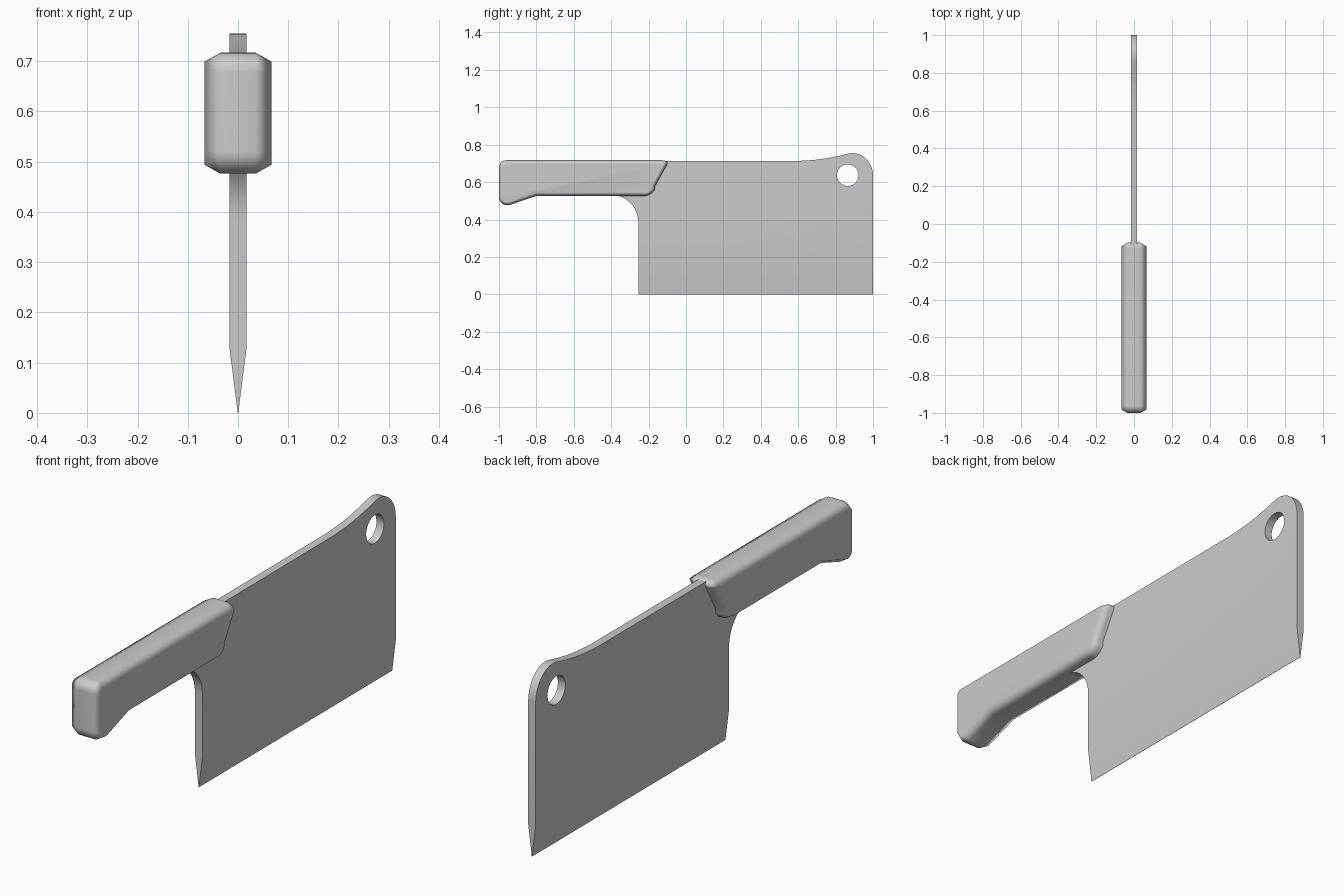
import bpy, bmesh, math
from mathutils import Vector

cube = bpy.data.objects.get("Cube")
if cube:
    bpy.data.objects.remove(cube, do_unlink=True)

grey = bpy.data.materials.new("plain grey")
grey.use_nodes = True
colour = (0.6, 0.6, 0.6, 1)
grey.diffuse_color = colour
grey.node_tree.nodes["Principled BSDF"].inputs["Base Color"].default_value = colour


def arc(cy, cz, ry, rz, start, end, steps):
    """Points (y, z) along an elliptical arc, angles in degrees."""
    angles = [math.radians(start + (end - start) * i / steps) for i in range(steps + 1)]
    return [(cy + ry * math.cos(a), cz + rz * math.sin(a)) for a in angles]


def slab(outline, half):
    """Extrude a (y, z) outline across x from -half to half."""
    bm = bmesh.new()
    face = bm.faces.new([bm.verts.new((-half, y, z)) for y, z in outline])
    out = bmesh.ops.extrude_face_region(bm, geom=[face])
    moved = [v for v in out["geom"] if isinstance(v, bmesh.types.BMVert)]
    bmesh.ops.translate(bm, verts=moved, vec=(2 * half, 0, 0))
    bmesh.ops.recalc_face_normals(bm, faces=bm.faces[:])
    return bm


def finish(bm, name):
    mesh = bpy.data.meshes.new(name)
    bm.to_mesh(mesh)
    bm.free()
    mesh.materials.append(grey)
    obj = bpy.data.objects.new(name, mesh)
    bpy.context.collection.objects.link(obj)
    return obj


def smooth(obj, angle):
    bpy.ops.object.select_all(action="DESELECT")
    obj.select_set(True)
    bpy.context.view_layer.objects.active = obj
    bpy.ops.object.shade_smooth_by_angle(angle=math.radians(angle))


# Blade: flat plate with a raised rounded tip and a curved heel
outline = [(-0.255, 0), (1, 0)]
outline += arc(0.89, 0.635, 0.11, 0.12, 0, 100, 10)
outline += [(0.82, 0.741), (0.75, 0.727), (0.68, 0.718), (0.6, 0.713), (-0.4, 0.711)]
outline += [(-0.4, 0.53)] + arc(-0.395, 0.385, 0.14, 0.145, 80, 0, 8)
bm = slab(outline, 0.017)

# Ground cutting edge: taper everything below the bevel line
bmesh.ops.bisect_plane(bm, geom=bm.verts[:] + bm.edges[:] + bm.faces[:],
                       plane_co=(0, 0, 0.13), plane_no=(0, 0, 1))
for v in bm.verts:
    if v.co.z < 0.01:
        v.co.x *= 0.03
blade = finish(bm, "blade")

# Hanging hole
cutter = finish(slab(arc(0.865, 0.637, 0.058, 0.058, 0, 345, 23), 0.1), "hole_cutter")
cutter.hide_render = True
hole = blade.modifiers.new("hole", "BOOLEAN")
hole.operation = "DIFFERENCE"
hole.solver = "EXACT"
hole.object = cutter
bpy.context.view_layer.objects.active = blade
bpy.ops.object.modifier_apply(modifier="hole")
bpy.data.objects.remove(cutter, do_unlink=True)
smooth(blade, 30)

# Handle: outline with rounded corners, a flared butt and a slanted front
outline = arc(-0.962, 0.679, 0.038, 0.038, 180, 90, 5)
outline += [(-0.13, 0.717), (-0.11, 0.714), (-0.099, 0.704), (-0.103, 0.69)]
outline += [(-0.165, 0.58)] + arc(-0.225, 0.592, 0.066, 0.066, -30, -90, 5)
outline += [(-0.8, 0.526)] + arc(-0.955, 0.52, 0.045, 0.044, -75, -180, 6)
bm = slab(outline, 0.035)

# Broad chamfer around both sides
sides = [f for f in bm.faces if abs(f.normal.x) > 0.9]
for side in sides:
    bmesh.ops.inset_region(bm, faces=[side], thickness=0.018, use_even_offset=True)
    for v in side.verts:
        v.co.x = math.copysign(0.067, v.co.x)
handle = finish(bm, "handle")
smooth(handle, 70)
handle.modifiers.new("even_shading", "WEIGHTED_NORMAL").keep_sharp = True
